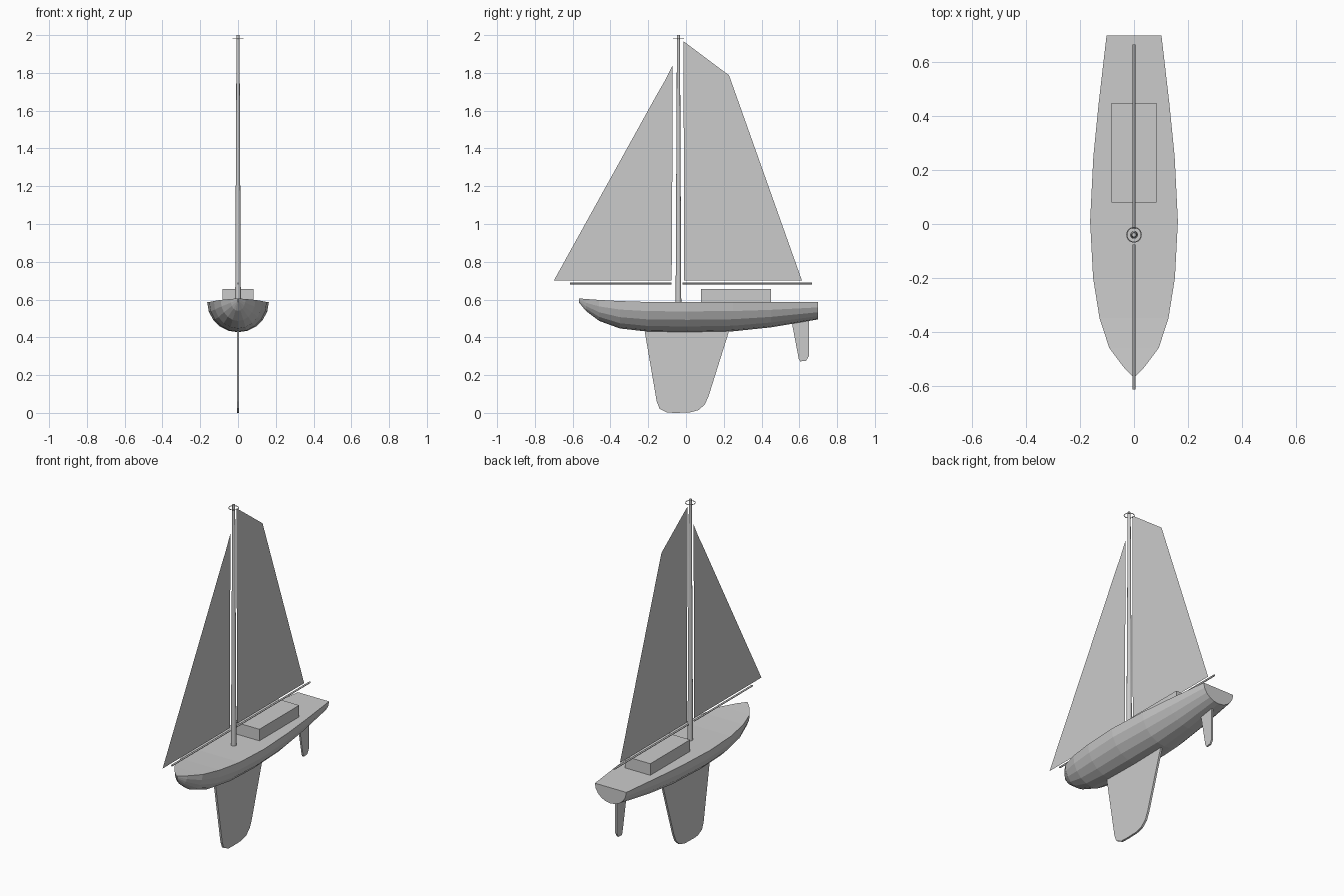
import bpy, bmesh, math
from mathutils import Vector

cube = bpy.data.objects.get("Cube")
if cube:
    bpy.data.objects.remove(cube, do_unlink=True)

MAST_Y = -0.04
DECK_Z = 0.587

grey = bpy.data.materials.new("light_grey")
grey.use_nodes = True
grey.diffuse_color = (0.6, 0.6, 0.6, 1)
grey.node_tree.nodes["Principled BSDF"].inputs["Base Color"].default_value = (0.6, 0.6, 0.6, 1)


def make_object(name, bm, smooth=False):
    bmesh.ops.recalc_face_normals(bm, faces=bm.faces)
    mesh = bpy.data.meshes.new(name)
    bm.to_mesh(mesh)
    bm.free()
    mesh.materials.append(grey)
    obj = bpy.data.objects.new(name, mesh)
    bpy.context.collection.objects.link(obj)
    if smooth:
        bpy.ops.object.select_all(action="DESELECT")
        obj.select_set(True)
        bpy.context.view_layer.objects.active = obj
        bpy.ops.object.shade_smooth_by_angle(angle=math.radians(50))
    return obj


def plate(name, outline, thickness=0.0):
    """Flat shape in the centre plane from (y, z) points."""
    bm = bmesh.new()
    face = bm.faces.new([bm.verts.new((thickness / 2, y, z)) for y, z in outline])
    face.normal_update()
    if face.normal.x < 0:
        face.normal_flip()
    if thickness:
        new = bmesh.ops.extrude_face_region(bm, geom=[face], use_keep_orig=True)["geom"]
        moved = [v for v in new if isinstance(v, bmesh.types.BMVert)]
        bmesh.ops.translate(bm, verts=moved, vec=(-thickness, 0, 0))
    return make_object(name, bm)


def rod(name, start, end, r1, r2, sides):
    """Tapered round bar between two points."""
    a, b = Vector(start), Vector(end)
    bm = bmesh.new()
    bmesh.ops.create_cone(bm, cap_ends=True, segments=sides, radius1=r1, radius2=r2,
                          depth=(b - a).length)
    turn = Vector((0, 0, 1)).rotation_difference(b - a).to_matrix().to_4x4()
    bmesh.ops.transform(bm, matrix=turn, verts=bm.verts)
    bmesh.ops.translate(bm, verts=bm.verts, vec=(a + b) / 2)
    return make_object(name, bm, smooth=True)


# Hull: half-ellipse sections of (y, half width, deck height, keel height)
stations = [
    (-0.567, 0.004, 0.606, 0.585), (-0.53, 0.040, 0.603, 0.540),
    (-0.46, 0.092, 0.598, 0.487), (-0.35, 0.128, 0.592, 0.447),
    (-0.20, 0.152, DECK_Z, 0.430), (0.01, 0.163, DECK_Z, 0.427),
    (0.25, 0.151, DECK_Z, 0.432), (0.45, 0.131, DECK_Z, 0.453),
    (0.70, 0.102, DECK_Z, 0.495),
]
SEGMENTS = 10
bm = bmesh.new()
rings = []
for y, half, top, bottom in stations:
    angles = [math.pi * i / SEGMENTS for i in range(SEGMENTS + 1)]
    rings.append([bm.verts.new((half * math.cos(a), y, top - (top - bottom) * math.sin(a)))
                  for a in angles])
for near, far in zip(rings, rings[1:]):
    for i in range(SEGMENTS):
        bm.faces.new((near[i], near[i + 1], far[i + 1], far[i]))
    bm.faces.new((near[-1], near[0], far[0], far[-1]))
bm.faces.new(rings[0])
bm.faces.new(rings[-1])
make_object("hull", bm)

# Cabin on the deck
bm = bmesh.new()
bmesh.ops.create_cube(bm, size=1)
bmesh.ops.scale(bm, verts=bm.verts, vec=(0.166, 0.37, 0.075))
bmesh.ops.translate(bm, verts=bm.verts, vec=(0, 0.265, 0.6175))
make_object("cabin", bm)

# Fins below the hull
plate("keel_fin", [(-0.22, 0.44), (-0.155, 0.06), (-0.14, 0.022), (-0.10, 0.002), (-0.06, 0),
                   (0.02, 0.002), (0.067, 0.015), (0.10, 0.045), (0.12, 0.09),
                   (0.23, 0.44)], 0.012)
plate("rudder", [(0.56, 0.48), (0.597, 0.285), (0.605, 0.273), (0.635, 0.275),
                 (0.65, 0.30), (0.65, 0.50)], 0.01)

# Mast, with a ring at its head, and the two booms
rod("mast", (0, MAST_Y, DECK_Z - 0.01), (0, MAST_Y, 2.0), 0.015, 0.008, 16)
rod("fore_boom", (0, -0.615, 0.685), (0, -0.076, 0.685), 0.005, 0.005, 8)
rod("main_boom", (0, -0.018, 0.685), (0, 0.667, 0.685), 0.005, 0.005, 8)
bpy.ops.mesh.primitive_torus_add(location=(0, MAST_Y, 1.98), major_radius=0.027,
                                 minor_radius=0.002, major_segments=24, minor_segments=6)
ring = bpy.context.object
ring.name = "mast_ring"
ring.data.materials.append(grey)
bpy.ops.object.shade_smooth_by_angle()

# Sails
plate("main_sail", [(-0.013, 1.967), (0.228, 1.787), (0.614, 0.70), (-0.01, 0.70)])
plate("fore_sail", [(-0.076, 0.70), (-0.70, 0.70), (-0.15, 1.693), (-0.113, 1.756),
                    (-0.071, 1.84), (-0.073, 1.15)])
